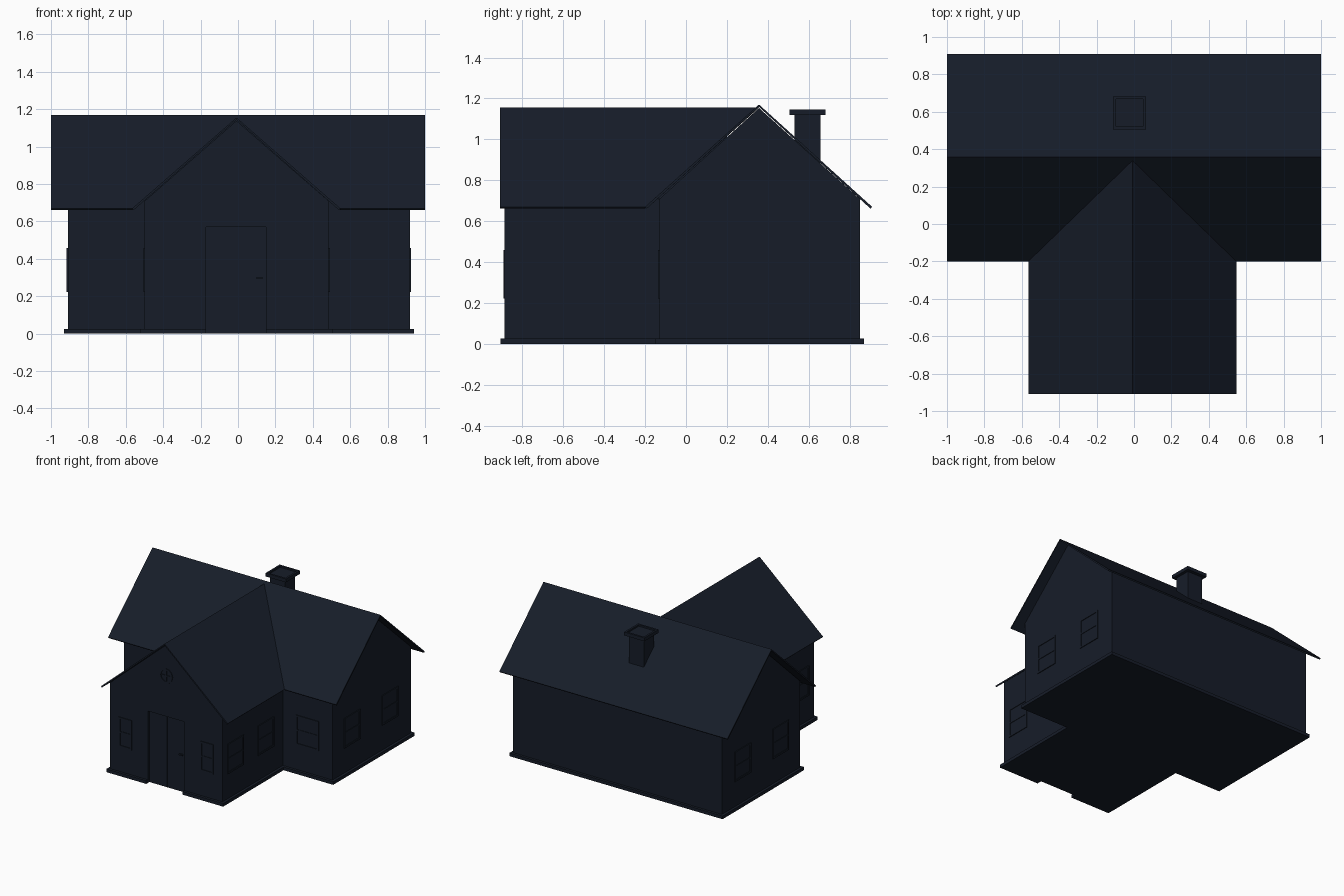
import bpy, bmesh, math
from mathutils import Matrix, Vector

if "Cube" in bpy.data.objects:
    bpy.data.objects.remove(bpy.data.objects["Cube"])

navy = bpy.data.materials.new("dark_navy")
navy.diffuse_color = (0.008, 0.012, 0.022, 1)
navy.use_nodes = True
navy.node_tree.nodes["Principled BSDF"].inputs["Base Color"].default_value = navy.diffuse_color


def finish(name, bm, normals=True):
    if normals:
        bmesh.ops.recalc_face_normals(bm, faces=bm.faces)
    me = bpy.data.meshes.new(name)
    bm.to_mesh(me)
    bm.free()
    ob = bpy.data.objects.new(name, me)
    bpy.context.collection.objects.link(ob)
    me.materials.append(navy)
    return ob


def add_box(bm, x0, x1, y0, y1, z0, z1, m=Matrix()):
    t = m @ Matrix.Translation(((x0 + x1) / 2, (y0 + y1) / 2, (z0 + z1) / 2))
    bmesh.ops.create_cube(bm, size=1, matrix=t @ Matrix.Diagonal((x1 - x0, y1 - y0, z1 - z0, 1)))


def box(name, *dims):
    bm = bmesh.new()
    add_box(bm, *dims)
    return finish(name, bm)


def prism(name, points, offset):
    """Extrude a flat outline along an offset."""
    bm = bmesh.new()
    f = bm.faces.new([bm.verts.new(p) for p in points])
    r = bmesh.ops.extrude_face_region(bm, geom=[f])
    bmesh.ops.translate(bm, vec=Vector(offset), verts=[v for v in r["geom"] if isinstance(v, bmesh.types.BMVert)])
    return finish(name, bm)


def boolean(ob, other, op):
    md = ob.modifiers.new(op.lower(), "BOOLEAN")
    md.operation, md.object, md.solver = op, other, "EXACT"
    other.hide_render = True
    other.hide_viewport = True


# Main dimensions
RY, RZ, EZ = 0.357, 1.17, 0.67          # main ridge and eave height
WX, WZ = -0.008, 1.155                  # wing ridge
XL, XR, YF, YB = -0.91, 0.92, -0.13, 0.85
WL, WR, WF = -0.5, 0.485, -0.887

# Walls: two gabled blocks joined, with a recess for the door
main = prism("walls", [(XL, YF, 0), (XL, YB, 0), (XL, YB, 0.708), (XL, RY, RZ - 0.017), (XL, YF, 0.708)],
             (XR - XL, 0, 0))
wing = prism("wing_helper", [(WL, WF, 0), (WR, WF, 0), (WR, WF, 0.708), (WX, WF, WZ - 0.017), (WL, WF, 0.708)],
             (0, 0.2 - WF, 0))
door_cut = box("door_cutter", -0.17, 0.15, -1.0, WF + 0.02, -0.1, 0.57)
boolean(main, wing, "UNION")
boolean(main, door_cut, "DIFFERENCE")

# Plinth following the T-shaped plan
e = 0.02
plinth = prism("plinth", [(XL - e, YB + e, 0), (XL - e, YF - e, 0), (WL - e, YF - e, 0), (WL - e, WF - e, 0),
                          (WR + e, WF - e, 0), (WR + e, YF - e, 0), (XR + e, YF - e, 0), (XR + e, YB + e, 0)],
               (0, 0, 0.025))
boolean(plinth, door_cut, "DIFFERENCE")


# Roofs: thin shells
def roof(name, faces):
    bm = bmesh.new()
    for pts in faces:
        f = bm.faces.new([bm.verts.new(p) for p in pts])
        f.normal_update()
        if f.normal.z < 0:
            f.normal_flip()
    bmesh.ops.remove_doubles(bm, verts=bm.verts, dist=1e-4)
    ob = finish(name, bm, False)
    md = ob.modifiers.new("thickness", "SOLIDIFY")
    md.thickness, md.offset = 0.012, -1


ridge_end = (WX, RY - 0.018, WZ)
el, er = (-0.565, -0.2, EZ), (0.547, -0.2, EZ)
roof("main_roof", [
    [(-1, 0.91, EZ), (1, 0.91, EZ), (1, RY, RZ), (-1, RY, RZ)],
    [(-1, -0.2, EZ), el, ridge_end, er, (1, -0.2, EZ), (1, RY, RZ), (-1, RY, RZ)]])
roof("wing_roof", [
    [(-0.565, -0.91, EZ), el, ridge_end, (WX, -0.91, WZ)],
    [(0.547, -0.91, EZ), er, ridge_end, (WX, -0.91, WZ)]])

# Chimney with a shallow opening in its cap
box("chimney_stack", -0.09, 0.042, 0.53, 0.657, 0.8, 1.125)
cap = box("chimney_cap", -0.113, 0.065, 0.506, 0.683, 1.12, 1.147)
bm = bmesh.new()
bm.from_mesh(cap.data)
top = [f for f in bm.faces if f.normal.z > 0.9]
bmesh.ops.inset_region(bm, faces=top, thickness=0.022)
r = bmesh.ops.extrude_face_region(bm, geom=top)
bmesh.ops.translate(bm, vec=(0, 0, -0.012), verts=[v for v in r["geom"] if isinstance(v, bmesh.types.BMVert)])
bmesh.ops.delete(bm, geom=top, context="FACES")
bm.to_mesh(cap.data)
bm.free()

# Door leaves and handle
box("door_left_leaf", -0.165, -0.011, WF + 0.014, WF + 0.03, 0.005, 0.565)
box("door_right_leaf", -0.009, 0.145, WF + 0.014, WF + 0.03, 0.005, 0.565)
box("door_handle", 0.1, 0.13, WF + 0.002, WF + 0.016, 0.292, 0.302)


# Windows: frame, middle bar and pane
def window(name, x, y, width, turn):
    m = Matrix.Translation((x, y, 0.34)) @ Matrix.Rotation(math.radians(turn), 4, "Z")
    w, h, t = width / 2, 0.118, 0.014
    bm = bmesh.new()
    for s in (-1, 1):
        add_box(bm, *sorted((s * w, s * (w - t))), -0.006, 0.01, -h, h, m)
        add_box(bm, -w + t, w - t, -0.006, 0.01, *sorted((s * h, s * (h - t))), m)
    add_box(bm, -w + t, w - t, -0.005, 0.01, -0.006, 0.006, m)
    add_box(bm, -w + t, w - t, -0.001, 0.01, -h + t, h - t, m)
    finish(name, bm)


for side, sx, wx, gx, turn in (("left", -1, WL, XL, -90), ("right", 1, WR, XR, 90)):
    window(f"front_window_{side}", WX + sx * 0.358, WF, 0.115, 0)
    window(f"main_front_window_{side}", sx * 0.7, YF, 0.2, 0)
    for i, y in enumerate((-0.725, -0.345)):
        window(f"wing_window_{side}_{i}", wx, y, 0.2, turn)
    for i, y in enumerate((0.115, 0.59)):
        window(f"gable_window_{side}_{i}", gx, y, 0.2, turn)

# Round vent in the front gable
bm = bmesh.new()
rot = Matrix.Translation((WX, WF, 0.893)) @ Matrix.Rotation(math.pi / 2, 4, "X")
n = 12
rings = [[bm.verts.new(rot @ Vector((r * math.cos(2 * math.pi * i / n), r * math.sin(2 * math.pi * i / n), z)))
          for i in range(n)] for r, z in ((0.058, -0.01), (0.058, 0.006), (0.045, 0.006), (0.045, -0.01))]
for a in range(4):
    for i in range(n):
        p, q, j = rings[a], rings[(a + 1) % 4], (i + 1) % n
        bm.faces.new((p[i], p[j], q[j], q[i]))
add_box(bm, -0.046, 0.046, -0.005, 0.005, -0.01, 0.005, rot)
add_box(bm, -0.005, 0.005, -0.046, 0.046, -0.01, 0.005, rot)
finish("gable_vent", bm)
